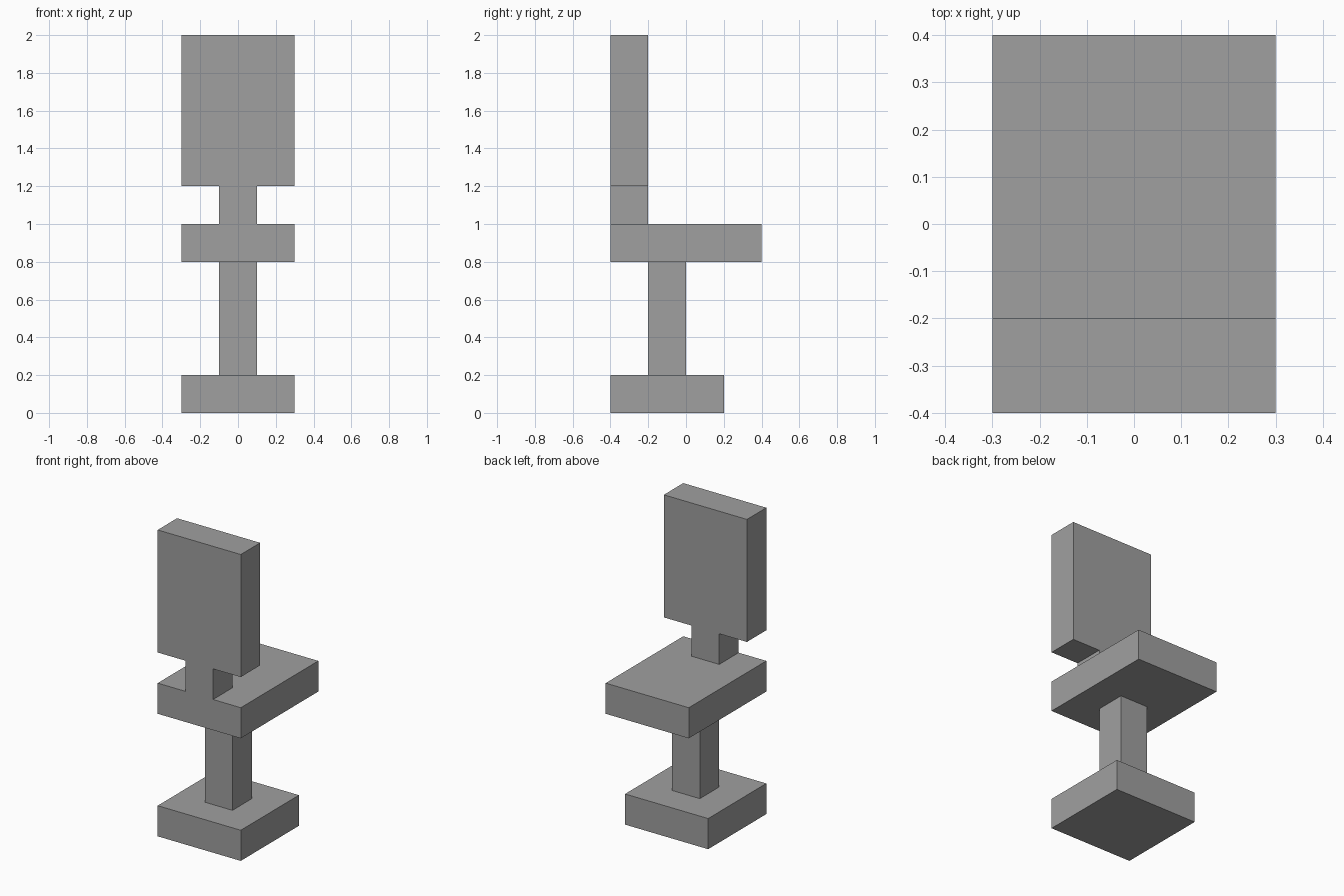
import bpy
import bmesh
from mathutils import Vector

if "Cube" in bpy.data.objects:
    bpy.data.objects.remove(bpy.data.objects["Cube"])

# Single flat grey
grey = bpy.data.materials.new("grey")
grey.diffuse_color = (0.35, 0.35, 0.35, 1.0)
grey.use_nodes = True
grey.node_tree.nodes["Principled BSDF"].inputs["Base Color"].default_value = grey.diffuse_color


def box(name, lo, hi):
    """Axis-aligned box between two corners."""
    lo, hi = Vector(lo), Vector(hi)
    bm = bmesh.new()
    bmesh.ops.create_cube(bm, size=1.0)
    bmesh.ops.scale(bm, vec=hi - lo, verts=bm.verts)
    mesh = bpy.data.meshes.new(name)
    bm.to_mesh(mesh)
    bm.free()
    mesh.materials.append(grey)
    obj = bpy.data.objects.new(name, mesh)
    obj.location = (lo + hi) / 2
    bpy.context.collection.objects.link(obj)
    return obj


# Chair parts from the floor up
box("base", (-0.3, -0.4, 0.0), (0.3, 0.2, 0.2))
box("pedestal", (-0.1, -0.2, 0.2), (0.1, 0.0, 0.8))
box("seat", (-0.3, -0.4, 0.8), (0.3, 0.4, 1.0))
box("back_support", (-0.1, -0.4, 1.0), (0.1, -0.2, 1.2))
box("backrest", (-0.3, -0.4, 1.2), (0.3, -0.2, 2.0))
